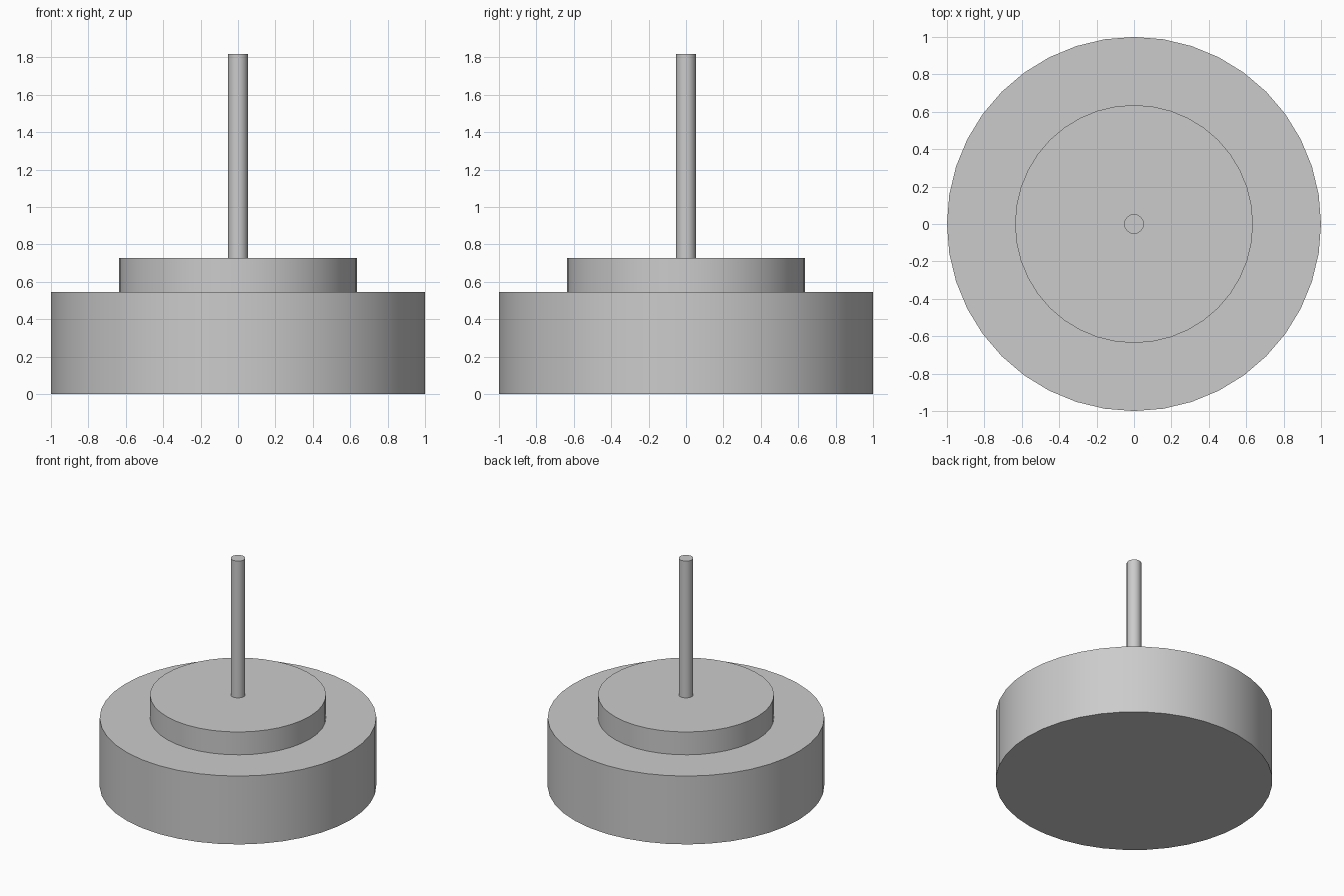
import bpy
import math

cube = bpy.data.objects.get("Cube")
if cube:
    bpy.data.objects.remove(cube, do_unlink=True)

grey = bpy.data.materials.new("plain grey")
grey.use_nodes = True
colour = (0.6, 0.6, 0.6, 1)
grey.diffuse_color = colour
grey.node_tree.nodes["Principled BSDF"].inputs["Base Color"].default_value = colour


def disc(name, radius, bottom, top, sides):
    """Upright cylinder between two heights, smooth round the side with sharp rims."""
    bpy.ops.mesh.primitive_cylinder_add(
        vertices=sides, radius=radius, depth=top - bottom,
        location=(0, 0, (bottom + top) / 2))
    obj = bpy.context.object
    obj.name = name
    obj.data.materials.append(grey)
    bpy.ops.object.shade_smooth_by_angle(angle=math.radians(30))
    return obj


# Wide base, raised step and slender central rod
disc("base", 1.0, 0, 0.545, 40)
disc("step", 0.636, 0.545, 0.727, 40)
disc("rod", 0.053, 0.727, 1.818, 16)
